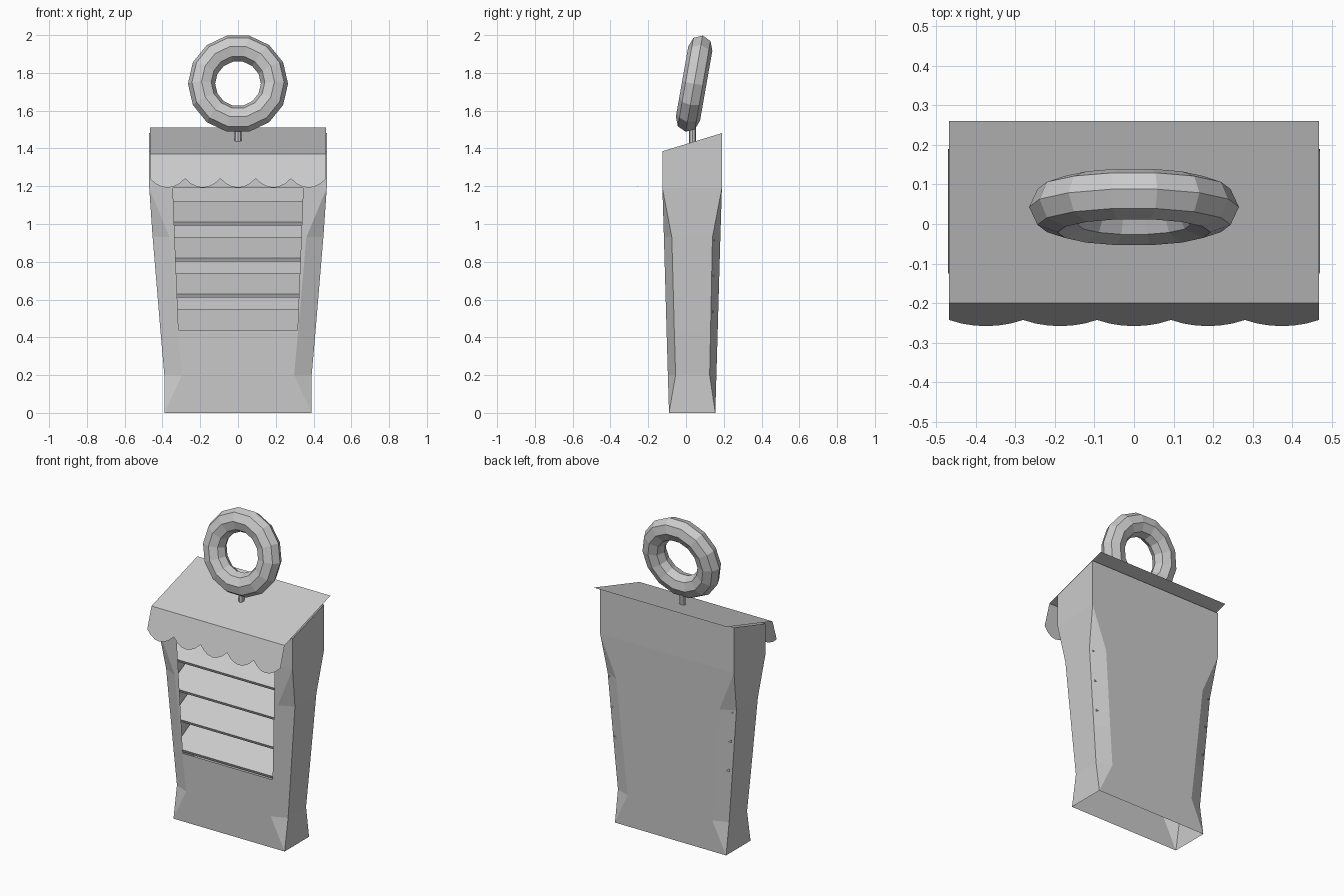
import bpy, bmesh, math
from mathutils import Matrix

if "Cube" in bpy.data.objects:
    bpy.data.objects.remove(bpy.data.objects["Cube"])


def mesh_object(name, bm):
    bmesh.ops.remove_doubles(bm, verts=bm.verts, dist=0.0005)
    bmesh.ops.dissolve_degenerate(bm, edges=bm.edges, dist=0.0005)
    bmesh.ops.recalc_face_normals(bm, faces=bm.faces)
    me = bpy.data.meshes.new(name)
    bm.to_mesh(me)
    bm.free()
    ob = bpy.data.objects.new(name, me)
    bpy.context.collection.objects.link(ob)
    return ob


# Booth body: open shell, corners chamfered only in the middle
# z, half width, chamfer start x, front y, back y, side front y, side back y, opening half width
rings = [
    (0.00, 0.390, 0.390, -0.090, 0.155, -0.090, 0.155, 0),
    (0.20, 0.390, 0.297, -0.096, 0.161, -0.055, 0.125, 0),
    (0.44, 0.411, 0.319, -0.103, 0.168, -0.062, 0.130, 0.315),
    (0.93, 0.452, 0.362, -0.117, 0.182, -0.075, 0.140, 0.335),
    (1.19, 0.470, 0.470, -0.125, 0.190, -0.125, 0.190, 0.345),
    (1.385, 0.470, 0.470, -0.125, 0.190, -0.125, 0.190, 0),
]
bm = bmesh.new()
loops = []
for i, (z, w, c, f, b, sf, sb, h) in enumerate(rings):
    zb = z + 0.096 if i == len(rings) - 1 else z
    pts = [(-c, f, z), (c, f, z), (w, sf, z), (w, sb, zb),
           (c, b, zb), (-c, b, zb), (-w, sb, zb), (-w, sf, z)]
    loops.append([bm.verts.new(p) for p in pts])
for i in range(len(rings) - 1):
    lo, hi = loops[i], loops[i + 1]
    for k in range(8):
        n = (k + 1) % 8
        if k == 0 and i in (2, 3):
            # strips either side of the display opening
            for s, j in ((-1, 0), (1, 1)):
                inner = [bm.verts.new((s * r[7], r[3], r[0])) for r in (rings[i + 1], rings[i])]
                bm.faces.new([lo[j], hi[j]] + inner)
        else:
            bm.faces.new([lo[k], lo[n], hi[n], hi[k]])
mesh_object("booth_body", bm)

# Sloping display trays
for i in range(4):
    z = 0.44 + 0.19 * i
    w = 0.402 + 0.016 * i
    f, b = -0.066 - 0.004 * i, 0.138 + 0.003 * i
    bm = bmesh.new()
    prof = [(f, z), (b, z + 0.11), (b + 0.008, z + 0.092), (f + 0.008, z - 0.018)]
    left, right = [[bm.verts.new((s * w, y, zz)) for y, zz in prof] for s in (-1, 1)]
    bm.faces.new(left)
    bm.faces.new(right)
    for k in range(4):
        n = (k + 1) % 4
        bm.faces.new([left[k], left[n], right[n], right[k]])
    mesh_object("tray_%d" % (i + 1), bm)

# Roof sheet
W = 0.467
bm = bmesh.new()
bm.faces.new([bm.verts.new(p) for p in
              [(-W, -0.2, 1.37), (W, -0.2, 1.37), (W, 0.26, 1.51), (-W, 0.26, 1.51)]])
mesh_object("roof", bm)

# Scalloped awning flap
bm = bmesh.new()
steps = 6
rows = []
for i in range(5 * steps + 1):
    t = (i % steps) / steps
    x = -W + 2 * W * i / (5 * steps)
    z = 1.24 - 0.048 * math.sin(math.pi * t) ** 0.8
    y = -0.2 - 0.058 * (1.37 - z) / 0.178
    rows.append((bm.verts.new((x, -0.2, 1.37)), bm.verts.new((x, y, z))))
for a, b in zip(rows, rows[1:]):
    bm.faces.new([a[0], a[1], b[1], b[0]])
mesh_object("awning", bm)

# Sign pole
bpy.ops.mesh.primitive_cylinder_add(vertices=8, radius=0.018, depth=0.13, location=(0, 0.034, 1.495))
bpy.context.object.name = "sign_pole"

# Ring sign, leaning back
bpy.ops.mesh.primitive_torus_add(major_segments=14, minor_segments=8,
                                 major_radius=0.193, minor_radius=0.072)
ring = bpy.context.object
ring.name = "ring_sign"
ring.data.transform(Matrix.Translation((0, 0.043, 1.743))
                    @ Matrix.Rotation(math.radians(90 - 10), 4, 'X')
                    @ Matrix.Diagonal((1, 1, 0.9, 1))
                    @ Matrix.Rotation(math.pi / 2 + math.pi / 14, 4, 'Z'))
